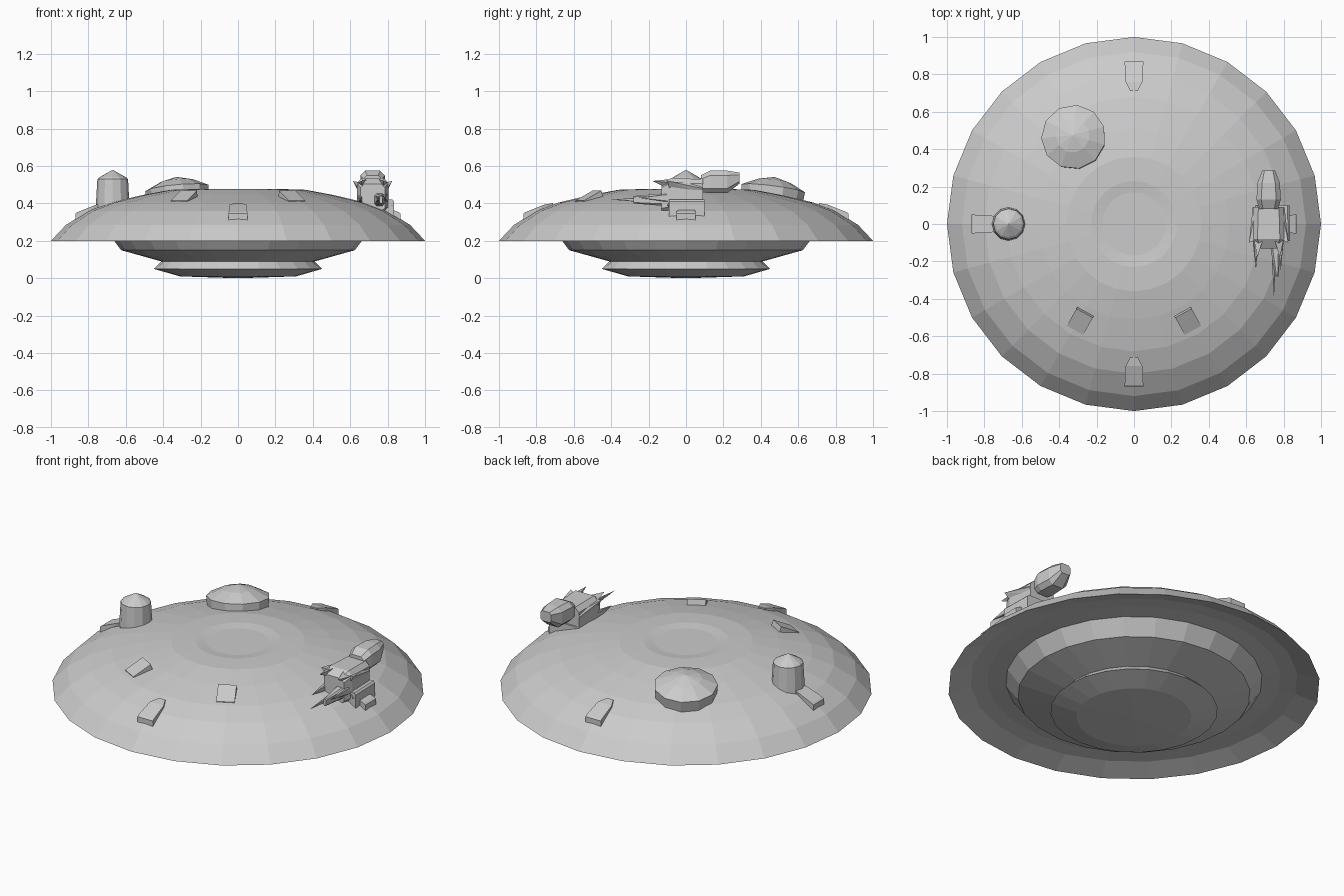
import bpy, bmesh, math
from mathutils import Matrix, Vector

cube = bpy.data.objects.get("Cube")
if cube:
    bpy.data.objects.remove(cube, do_unlink=True)

grey = bpy.data.materials.new("hull_grey")
grey.use_nodes = True
colour = (0.6, 0.6, 0.6, 1)
grey.diffuse_color = colour
grey.node_tree.nodes["Principled BSDF"].inputs["Base Color"].default_value = colour


def finish(name, bm, matrix=Matrix()):
    bmesh.ops.remove_doubles(bm, verts=bm.verts, dist=1e-5)
    bmesh.ops.recalc_face_normals(bm, faces=bm.faces)
    mesh = bpy.data.meshes.new(name)
    bm.to_mesh(mesh)
    bm.free()
    mesh.materials.append(grey)
    ob = bpy.data.objects.new(name, mesh)
    ob.matrix_world = matrix
    bpy.context.collection.objects.link(ob)
    return ob


def lathe(name, profile, sides, matrix=Matrix()):
    """Revolve (radius, height) points around z."""
    bm = bmesh.new()
    verts = [bm.verts.new((r, 0, z)) for r, z in profile]
    edges = [bm.edges.new(pair) for pair in zip(verts, verts[1:])]
    bmesh.ops.spin(bm, geom=verts + edges, cent=(0, 0, 0), axis=(0, 0, 1),
                   angle=math.tau, steps=sides)
    return finish(name, bm, matrix)


def hull(name, points, matrix=Matrix()):
    """Convex solid around a few corner points."""
    bm = bmesh.new()
    for p in points:
        bm.verts.new(p)
    bmesh.ops.convex_hull(bm, input=bm.verts)
    bmesh.ops.dissolve_limit(bm, angle_limit=0.02, verts=bm.verts, edges=bm.edges)
    return finish(name, bm, matrix)


def ring(y, cx, cz, w, h, cut):
    """Rectangle with chamfered corners, facing along y."""
    out = []
    for sx in (-1, 1):
        for sz in (-1, 1):
            out.append((cx + sx * w, y, cz + sz * (h - cut)))
            out.append((cx + sx * (w - cut), y, cz + sz * h))
    return out


def spin_to(angle):
    return Matrix.Rotation(math.radians(angle), 4, 'Z')


# Saucer: upper shell, recessed rim and stepped underside in one profile
lathe("saucer_hull", [
    (0, .47), (.17, .47), (.23, .477), (.36, .473), (.51, .445), (.68, .405),
    (.80, .36), (.92, .285), (1, .2), (.88, .24), (.79, .245), (.69, .237),
    (.625, .15), (.41, .09), (.45, .05), (.31, .01), (0, 0)], 24)

# Watch tower with conical cap
lathe("tower", [(0, .3), (.093, .3), (.09, .39), (.082, .53), (.07, .54), (0, .58)],
      12, Matrix.Translation((-.67, 0, 0)))

# Low domed turret, tilted to follow the hull
tilt = Vector((-.32, .46, 3.6)).to_track_quat('Z', 'Y').to_matrix().to_4x4()
lathe("domed_turret", [(0, -.05), (.165, -.05), (.173, .045), (.09, .085), (0, .108)],
      11, Matrix.Translation((-.32, .46, .435)) @ tilt)

# Four hatches around the rim, running down the slope along +x
hatch = [(r, s * w, z) for s in (-1, 1) for r, w, z in
         ((.87, .05, .28), (.87, .05, .345), (.86, .05, .353),
          (.76, .045, .393), (.71, .02, .402), (.71, .02, .33))]
for side, angle in (("left", 0), ("back", 90), ("right", 180), ("front", 270)):
    hull(side + "_hatch", hatch, spin_to(angle))

# Two ramp-shaped vents on the front slope
vent = [(r, s * .05, z) for s in (-1, 1) for r, z in
        ((.65, .39), (.65, .415), (.545, .468), (.53, .42))]
for side, angle in (("right", -119), ("left", -61)):
    hull(side + "_vent", vent, spin_to(angle))

# Gun mount: chamfered body, narrow neck and rear pod
hull("gun_body", ring(-.13, .72, .43, .065, .075, .02)
     + ring(-.08, .72, .445, .085, .09, .025)
     + ring(.09, .72, .44, .08, .09, .025))
hull("gun_base", ring(-.09, .74, .37, .095, .05, .01) + ring(.1, .74, .37, .09, .05, .01))
hull("rear_pod", ring(.08, .72, .505, .05, .045, .02)
     + ring(.13, .72, .515, .065, .06, .025)
     + ring(.22, .72, .515, .06, .06, .025)
     + ring(.285, .72, .535, .035, .03, .012))

# Central barrel housing and spiked barrels
hull("barrel_housing", ring(-.28, .765, .42, .008, .02, .005)
     + ring(-.1, .755, .42, .03, .035, .012))
for name, x, z, tip in (("long", .748, .42, -.4), ("inner", .652, .42, -.24),
                        ("outer", .785, .43, -.25)):
    hull(name + "_barrel", ring(-.08, x, z, .016, .025, .006) + [(x, tip, z)])

# Flared armour fins around the body
for s, side in ((-1, "inner"), (1, "outer")):
    for part, z, tip_z in (("upper", .48, .52), ("lower", .40, .39)):
        hull(f"{side}_{part}_fin", [
            (.72 + s * .07, .08, z + .02), (.72 + s * .07, .08, z - .03),
            (.72 + s * .06, -.08, z + .03), (.72 + s * .06, -.08, z - .03),
            (.72 + s * .105, -.1, tip_z), (.72 + s * .085, .09, z)])
    hull(side + "_front_spike", [
        (.72 + s * .03, -.08, .53), (.72 + s * .08, -.08, .51),
        (.72 + s * .05, -.08, .47), (.72 + s * .06, -.18, .52)])
